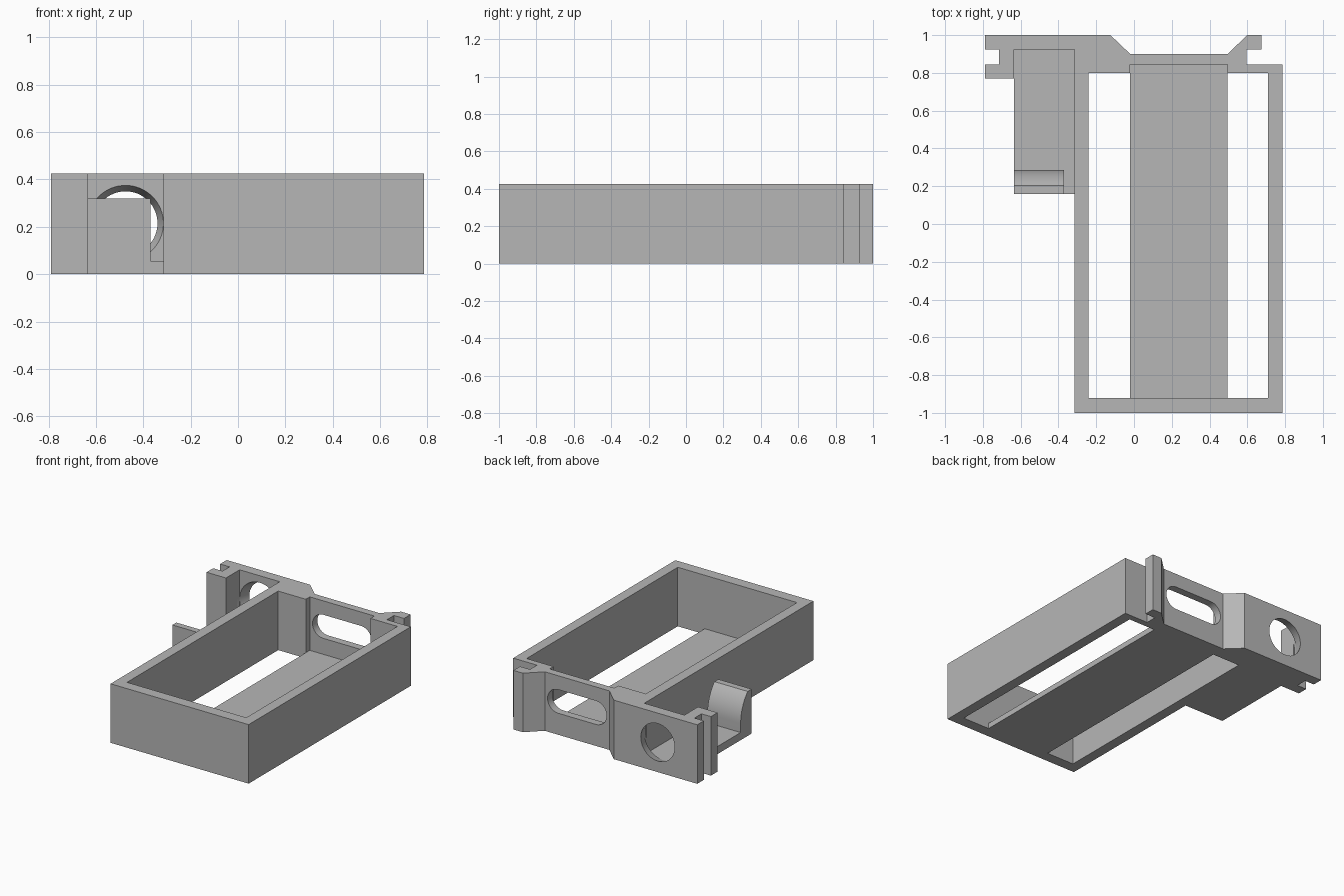
import bpy, bmesh, math
from mathutils import Matrix, Vector

if "Cube" in bpy.data.objects:
    bpy.data.objects.remove(bpy.data.objects["Cube"], do_unlink=True)

GREY = (0.47, 0.47, 0.47, 1.0)
mat = bpy.data.materials.new("plain_grey")
mat.use_nodes = True
mat.diffuse_color = GREY
mat.node_tree.nodes["Principled BSDF"].inputs["Base Color"].default_value = GREY

HEIGHT = 0.425


def finish(name, bm):
    bmesh.ops.recalc_face_normals(bm, faces=bm.faces)
    mesh = bpy.data.meshes.new(name)
    bm.to_mesh(mesh)
    bm.free()
    mesh.materials.append(mat)
    ob = bpy.data.objects.new(name, mesh)
    bpy.context.collection.objects.link(ob)
    return ob


def prism(name, points, place, start, end):
    """Extrude a 2D outline; place(u, v, w) maps it into space."""
    bm = bmesh.new()
    face = bm.faces.new([bm.verts.new(place(u, v, start)) for u, v in points])
    ext = bmesh.ops.extrude_face_region(bm, geom=[face])["geom"]
    shift = Vector(place(0, 0, end)) - Vector(place(0, 0, start))
    bmesh.ops.translate(bm, vec=shift, verts=[g for g in ext if isinstance(g, bmesh.types.BMVert)])
    return finish(name, bm)


def flat(u, v, w):      # outline seen from above, extruded up
    return (u, v, w)


def upright(u, v, w):   # outline seen from the front, extruded along y
    return (u, w, v)


def sideways(u, v, w):  # outline seen from the side, extruded along x
    return (w, u, v)


def rect(x0, x1, y0, y1):
    return [(x0, y0), (x1, y0), (x1, y1), (x0, y1)]


def cut(target, cutter):
    mod = target.modifiers.new("cut", "BOOLEAN")
    mod.operation = "DIFFERENCE"
    mod.solver = "EXACT"
    mod.object = cutter
    cutter.hide_render = True
    bpy.context.view_layer.objects.active = target
    bpy.ops.object.modifier_apply(modifier=mod.name)
    bpy.data.objects.remove(cutter, do_unlink=True)


# Tray walls with the back rail: outer outline
frame = prism("tray_walls", [
    (-0.315, -1), (0.785, -1), (0.785, 0.845),
    (0.595, 0.845), (0.595, 0.925), (0.675, 0.925), (0.675, 1), (0.6, 1),
    (0.495, 0.9), (-0.02, 0.9), (-0.125, 1),
    (-0.79, 1), (-0.79, 0.925), (-0.715, 0.925), (-0.715, 0.845),
    (-0.79, 0.845), (-0.79, 0.77), (-0.635, 0.77), (-0.635, 0.925),
    (-0.315, 0.925)], flat, 0, HEIGHT)

# Open inside of the tray, with a shallow recess in the back wall
cut(frame, prism("cavity_cutter", [
    (-0.24, -0.92), (0.71, -0.92), (0.71, 0.8), (0.495, 0.8),
    (0.495, 0.845), (-0.02, 0.845), (-0.02, 0.8), (-0.24, 0.8)],
    flat, -0.1, HEIGHT + 0.1))

# Rounded slot in the back wall
R, CZ = 0.085, 0.24
slot = []
for cx, start in ((0.388, -90), (0.087, 90)):
    for i in range(17):
        a = math.radians(start + i * 180 / 16)
        slot.append((cx + R * math.cos(a), CZ + R * math.sin(a)))
cut(frame, prism("slot_cutter", slot, upright, 0.82, 0.93))

# Tapered round hole, wider at the front
bm = bmesh.new()
bmesh.ops.create_cone(bm, cap_ends=True, segments=64, radius1=0.1683, radius2=0.1267,
                      depth=0.125,
                      matrix=Matrix.Translation((-0.475, 0.9625, 0.215))
                      @ Matrix.Rotation(-math.pi / 2, 4, "X"))
cut(frame, finish("hole_cutter", bm))

# Floor strip and side shelf
floor = prism("floor_strip", rect(-0.02, 0.495, -0.92, 0.845), flat, 0, 0.04)
shelf = prism("side_shelf", rect(-0.635, -0.315, 0.16, 0.925), flat, 0, 0.055)

# Clip standing on the shelf, with a bulging back face
TOP, BULGE, DROP = 0.32, 0.08, 0.2
r = (DROP ** 2 + BULGE ** 2) / (2 * BULGE)
sweep = math.asin(DROP / r)
arc = [(0.285 - r + r * math.cos(sweep * i / 12), TOP - DROP + r * math.sin(sweep * i / 12))
       for i in range(13)]
clip = prism("shelf_clip", [(0.16, 0.055), (0.285, 0.055)] + arc + [(0.16, TOP)],
             sideways, -0.635, -0.37)

# Smooth the round surfaces, keep the edges sharp
bpy.ops.object.select_all(action="DESELECT")
for ob in (frame, floor, shelf, clip):
    ob.select_set(True)
bpy.context.view_layer.objects.active = frame
bpy.ops.object.shade_smooth_by_angle(angle=math.radians(25))
